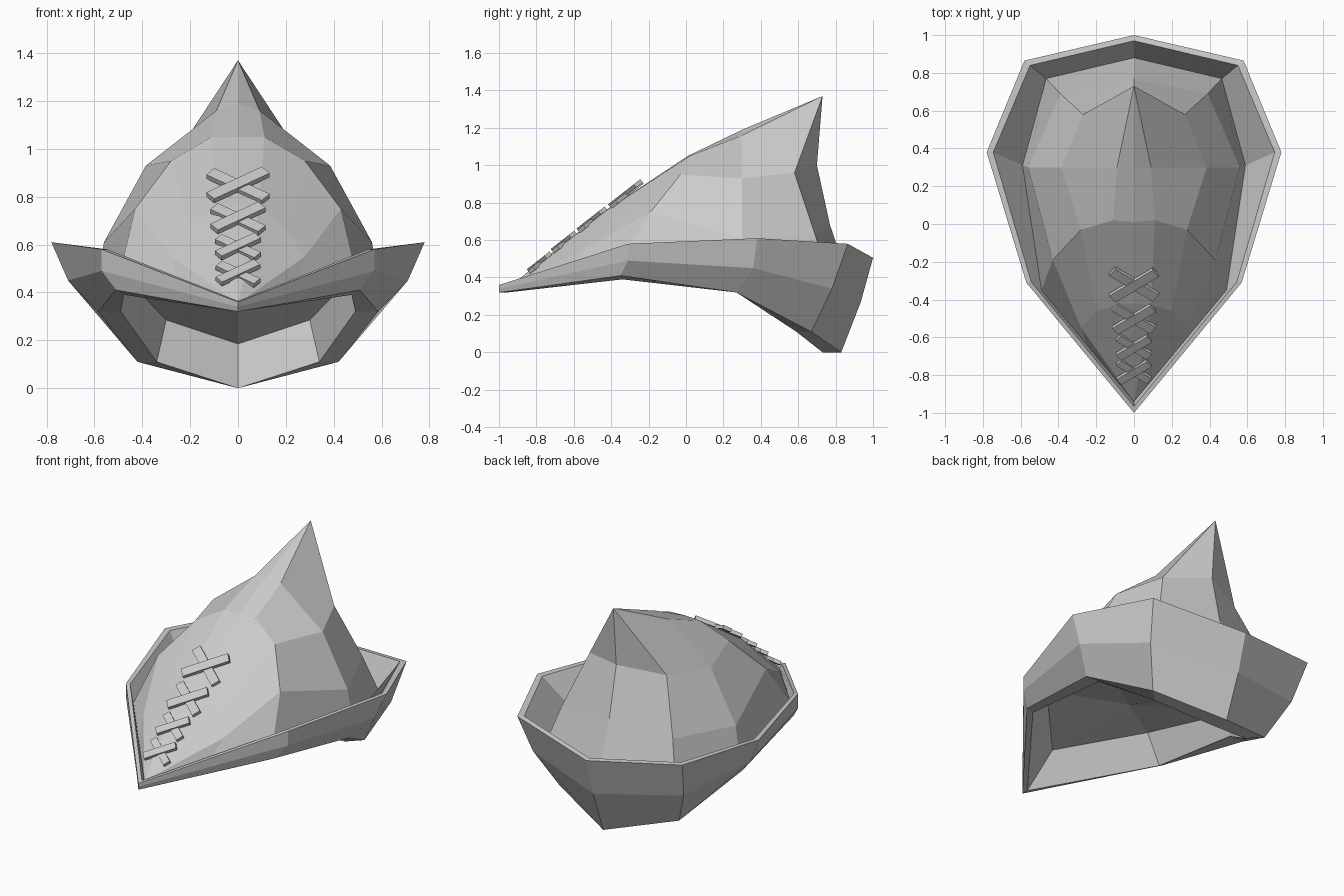
import bpy, bmesh, math
from mathutils import Matrix

if "Cube" in bpy.data.objects:
    bpy.data.objects.remove(bpy.data.objects["Cube"])


def loft(name, rows):
    """Quad skin over rows of right-half points, mirrored to the left."""
    bm = bmesh.new()
    grid = [[bm.verts.new(p) for p in row] for row in rows]
    for r0, r1 in zip(grid, grid[1:]):
        for i in range(len(r0) - 1):
            bm.faces.new((r0[i], r0[i + 1], r1[i + 1], r1[i]))
    bmesh.ops.remove_doubles(bm, verts=bm.verts, dist=0.001)
    half = bm.verts[:] + bm.edges[:] + bm.faces[:]
    dup = bmesh.ops.duplicate(bm, geom=half)["geom"]
    for v in dup:
        if isinstance(v, bmesh.types.BMVert):
            v.co.x = -v.co.x
    bmesh.ops.remove_doubles(bm, verts=bm.verts, dist=0.001)
    bmesh.ops.recalc_face_normals(bm, faces=bm.faces)
    mesh = bpy.data.meshes.new(name)
    bm.to_mesh(mesh)
    bm.free()
    obj = bpy.data.objects.new(name, mesh)
    bpy.context.collection.objects.link(obj)
    return obj


# Crown: rows from the front point to the back seam, each from centre to base
front, tip = (0, -.94, .355), (0, .73, 1.37)
loft("crown", [
    [front] * 5,
    [(0, -.42, .765), (.09, -.43, .755), (.20, -.46, .67), (.28, -.55, .55), (.245, -.645, .425)],
    [(0, .01, 1.05), (.11, .02, 1.05), (.28, -.03, .95), (.43, -.19, .75), (.49, -.35, .495)],
    [(0, .30, 1.19), (.09, .30, 1.16), (.385, .30, .93), (.56, .30, .61), (.59, .31, .42)],
    [tip, tip, (.27, .58, .96), (.39, .69, .63), (.465, .77, .37)],
    [tip, tip, (0, .70, 1.0), (0, .77, .68), (0, .88, .36)],
])

# Brim: rings from the crown base, over the rim, down outside and into the head opening
loft("brim", [
    [front, (.49, -.35, .495), (.59, .31, .42), (.465, .77, .37), (0, .88, .36)],
    [(0, -.965, .365), (.545, -.305, .58), (.745, .38, .605), (.55, .84, .58), (0, .97, .51)],
    [(0, -1, .36), (.57, -.31, .58), (.78, .38, .61), (.58, .865, .58), (0, 1, .505)],
    [(0, -1, .34), (.57, -.31, .49), (.71, .36, .45), (.53, .78, .34), (0, .935, .27)],
    [(0, -1, .32), (.51, -.35, .41), (.585, .27, .32), (.42, .67, .11), (0, .83, 0)],
    [(0, -.955, .32), (.475, -.34, .39), (.49, .27, .32), (.34, .59, .11), (0, .73, 0)],
    [(0, -.73, .49), (.38, -.33, .57), (.46, .30, .45), (.30, .68, .285), (0, .80, .185)],
    [(0, -.05, .49)] * 5,
])


# Crossed laces lying on the sloping front
def lace(name, y, z, length, width, angle, lift):
    bpy.ops.mesh.primitive_cube_add(size=1)
    obj = bpy.context.object
    obj.name = name
    obj.data.transform(
        Matrix.Translation((0, y, z))
        @ Matrix.Rotation(math.radians(38), 4, 'X')
        @ Matrix.Translation((0, 0, lift))
        @ Matrix.Rotation(math.radians(angle), 4, 'Z')
        @ Matrix.Diagonal((length, width, .022, 1)))


crosses = [(-.32, .845, .29, .055), (-.50, .707, .25, .052),
           (-.65, .588, .205, .046), (-.78, .478, .20, .044)]
for i, (y, z, length, width) in enumerate(crosses):
    lace(f"lace_under_{i + 1}", y, z, length, width, -37, -.002)
    lace(f"lace_over_{i + 1}", y, z, length, width, 37, .006)
